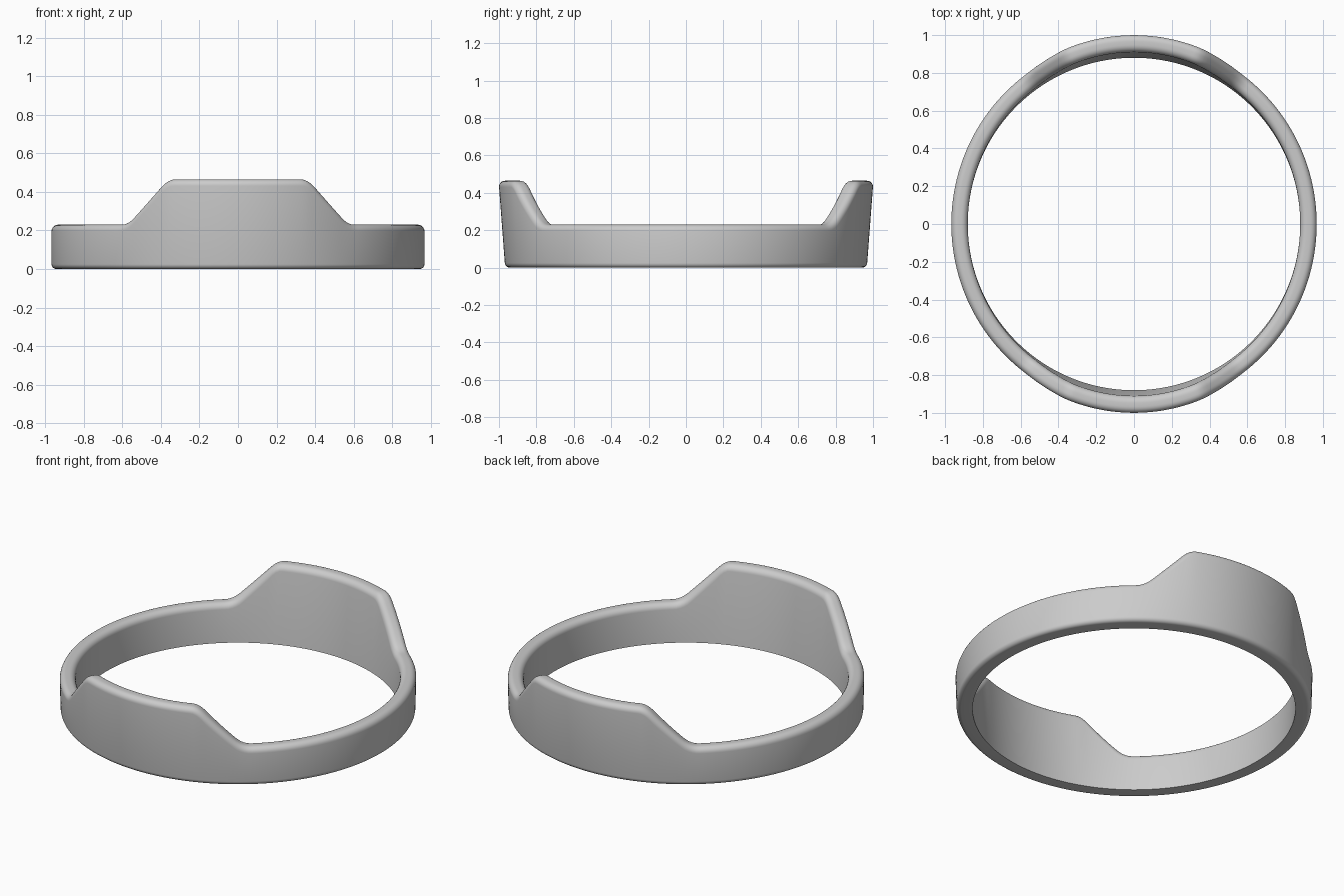
import bpy, bmesh, math

cube = bpy.data.objects.get("Cube")
if cube:
    bpy.data.objects.remove(cube, do_unlink=True)

SEGMENTS = 288
ARC = 6                       # steps in each rounded edge
OUTER, INNER = 0.967, 0.88
LOW, HIGH = 0.23, 0.465       # rim height and tab height
TAB_TOP, TAB_FOOT = 0.372, 0.585
FLARE = 0.078                 # outward lean of the tabs with height
TOP_ROUND, BASE_ROUND = 0.034, 0.025
SLOPE = (HIGH - LOW) / (TAB_FOOT - TAB_TOP)


def soft_ramp(u, w=0.035):
    """Zero below, linear above, with a rounded corner between."""
    if abs(u) < w:
        return (u + w) ** 2 / (4 * w)
    return max(u, 0)


def rim_height(angle):
    x = abs(OUTER * math.cos(angle))
    return LOW + SLOPE * (soft_ramp(TAB_FOOT - x) - soft_ramp(TAB_TOP - x))


def arc(cr, cz, r, rz, start, end):
    """Points of a rounded edge as (radius, height)."""
    return [(cr + r * math.cos(math.radians(start + (end - start) * i / ARC)),
             cz + rz * math.sin(math.radians(start + (end - start) * i / ARC)))
            for i in range(ARC + 1)]


def section(angle):
    """Cross-section of the band, its top rounding stretched along the ramps."""
    top = rim_height(angle)
    step = 0.004
    grade = (rim_height(angle + step) - rim_height(angle - step)) / (2 * step * OUTER)
    drop = TOP_ROUND * math.sqrt(1 + grade ** 2)
    points = [(INNER, 0)]
    points += arc(OUTER - BASE_ROUND, BASE_ROUND, BASE_ROUND, BASE_ROUND, -90, 0)
    points += arc(OUTER - TOP_ROUND, top - drop, TOP_ROUND, drop, 0, 90)
    points += arc(INNER + TOP_ROUND, top - drop, TOP_ROUND, drop, 90, 180)
    return points


# Band with two raised tabs, lofted round the circle
bm = bmesh.new()
rings = []
for i in range(SEGMENTS):
    a = math.tau * i / SEGMENTS
    rings.append([bm.verts.new((r * math.cos(a), r * math.sin(a) * (1 + FLARE * z), z))
                  for r, z in section(a)])
for i, ring in enumerate(rings):
    after = rings[(i + 1) % SEGMENTS]
    for j in range(len(ring)):
        k = (j + 1) % len(ring)
        bm.faces.new((ring[j], after[j], after[k], ring[k]))
bmesh.ops.recalc_face_normals(bm, faces=bm.faces)

mesh = bpy.data.meshes.new("ring_band")
bm.to_mesh(mesh)
bm.free()
band = bpy.data.objects.new("ring_band", mesh)
bpy.context.collection.objects.link(band)

# Plain grey
grey = bpy.data.materials.new("plain_grey")
grey.use_nodes = True
colour = (0.6, 0.6, 0.6, 1)
grey.diffuse_color = colour
grey.node_tree.nodes["Principled BSDF"].inputs["Base Color"].default_value = colour
mesh.materials.append(grey)

# Smooth faces, sharp lower inside edge
bpy.ops.object.select_all(action="DESELECT")
band.select_set(True)
bpy.context.view_layer.objects.active = band
bpy.ops.object.shade_smooth_by_angle(angle=math.radians(40))
